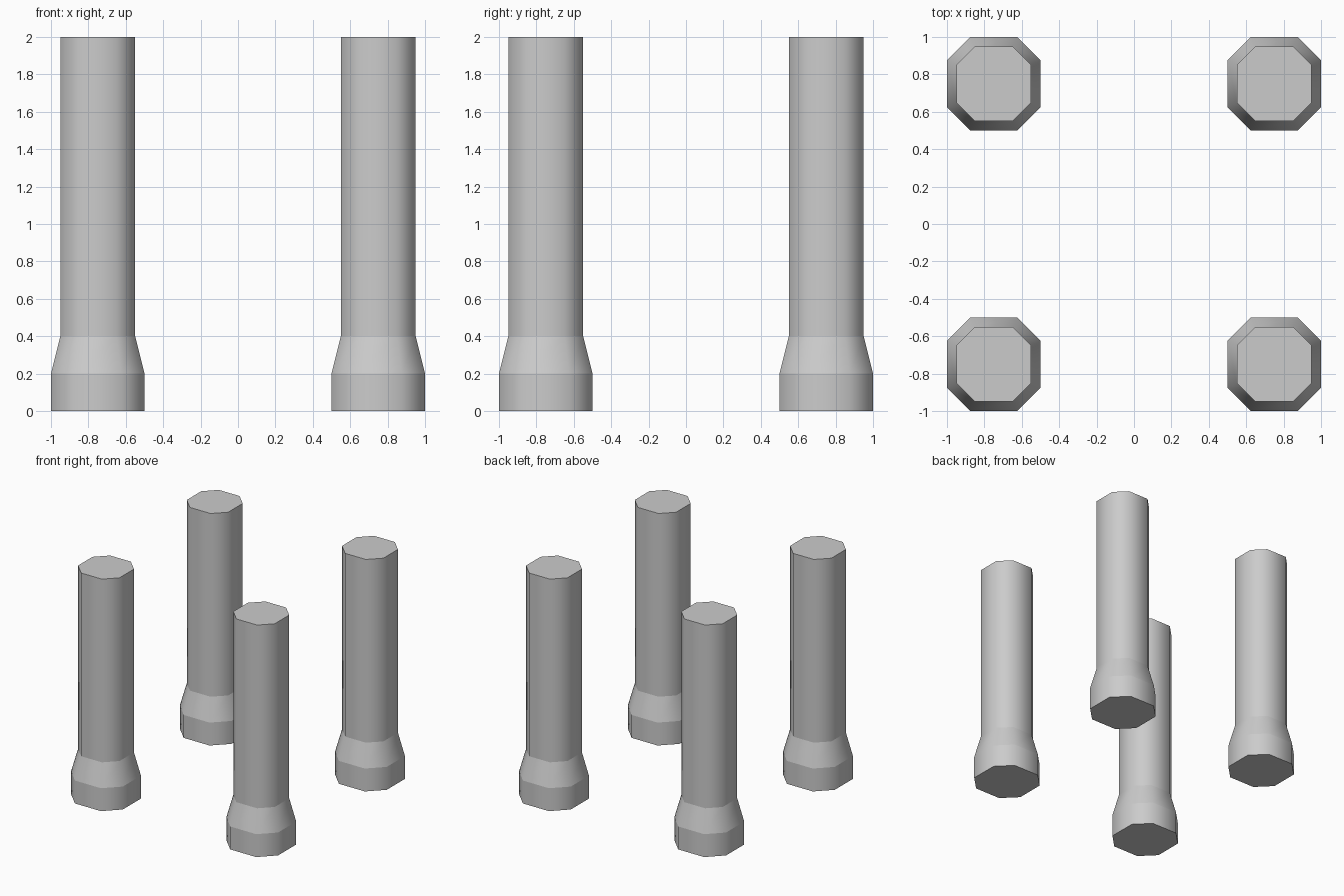
import bpy
import bmesh

if "Cube" in bpy.data.objects:
    bpy.data.objects.remove(bpy.data.objects["Cube"])

# Pillar profile: (half width, height) from foot to top
PROFILE = [(0.25, 0.0), (0.25, 0.2), (0.2, 0.4), (0.2, 2.0)]
# Chamfered-square outline for half width 1
OUTLINE = [(1, -.5), (1, .5), (.5, 1), (-.5, 1),
           (-1, .5), (-1, -.5), (-.5, -1), (.5, -1)]


def pillar_mesh():
    bm = bmesh.new()
    rings = [[bm.verts.new((x * r, y * r, z)) for x, y in OUTLINE]
             for r, z in PROFILE]
    # Sides: smooth around the shaft
    for low, high in zip(rings, rings[1:]):
        for i in range(8):
            j = (i + 1) % 8
            bm.faces.new((low[i], low[j], high[j], high[i])).smooth = True
    # Flat end caps
    bm.faces.new(rings[0][::-1])
    bm.faces.new(rings[-1])
    # Crisp horizontal rings between the bands
    for e in bm.edges:
        if abs(e.verts[0].co.z - e.verts[1].co.z) < 1e-5:
            e.smooth = False
    mesh = bpy.data.meshes.new("pillar")
    bm.to_mesh(mesh)
    bm.free()
    return mesh


# Four pillars, one at each corner
mesh = pillar_mesh()
for side, x in (("left", -0.75), ("right", 0.75)):
    for end, y in (("front", -0.75), ("back", 0.75)):
        pillar = bpy.data.objects.new(f"{end}_{side}_pillar", mesh)
        pillar.location = (x, y, 0)
        bpy.context.collection.objects.link(pillar)
